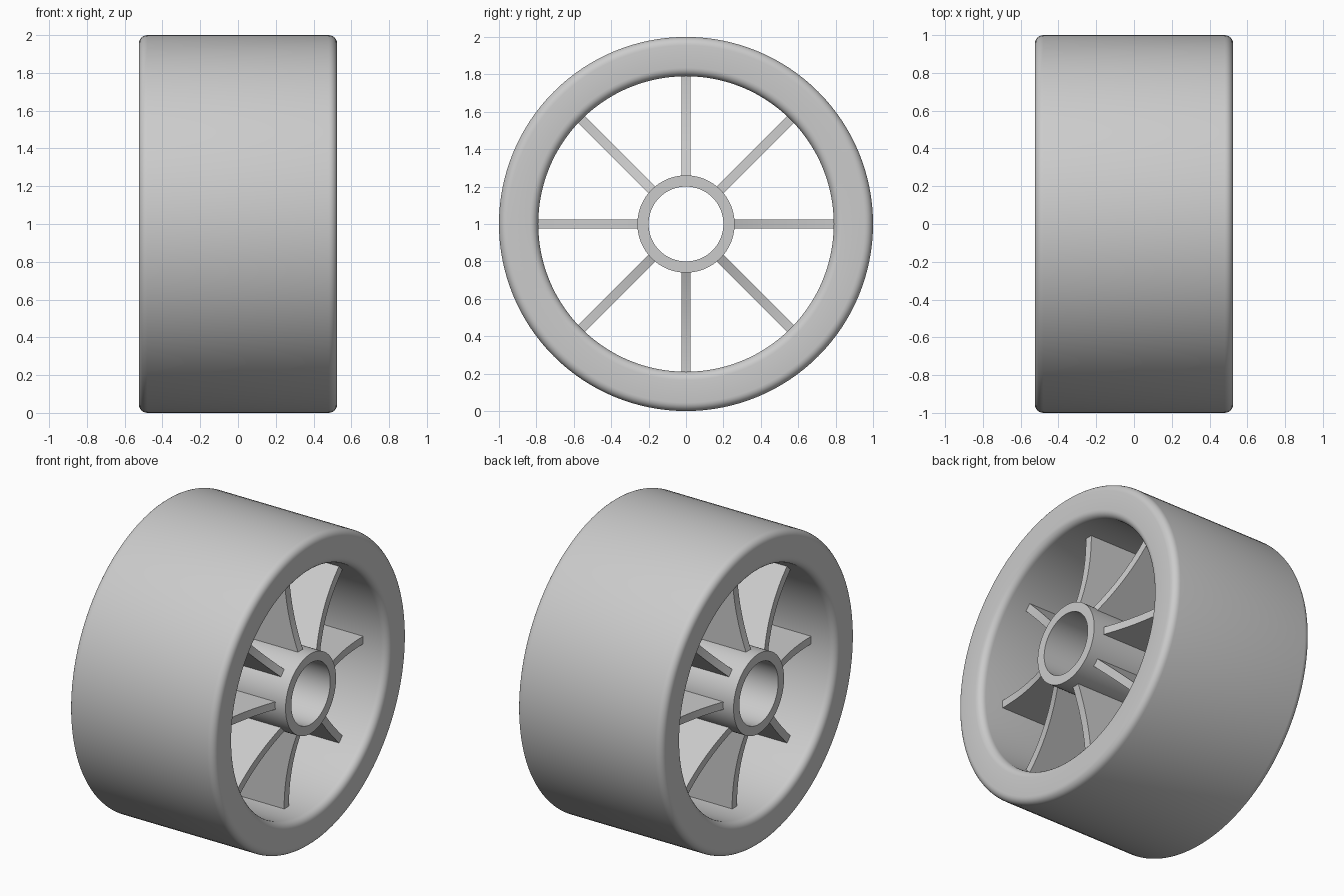
import bpy, bmesh, math
from mathutils import Matrix, Vector

cube = bpy.data.objects.get("Cube")
if cube:
    bpy.data.objects.remove(cube, do_unlink=True)

HALF, RIM_R, RIM_IN, HUB_R, BORE = 0.525, 1.0, 0.79, 0.26, 0.2
FILLET, SPOKE_T, SEGS = 0.045, 0.05, 128

grey = bpy.data.materials.new("plain grey")
grey.use_nodes = True
colour = (0.6, 0.6, 0.6, 1)
grey.diffuse_color = colour
grey.node_tree.nodes["Principled BSDF"].inputs["Base Color"].default_value = colour


def finish(bm, name):
    bmesh.ops.recalc_face_normals(bm, faces=bm.faces)
    mesh = bpy.data.meshes.new(name)
    bm.to_mesh(mesh)
    bm.free()
    mesh.materials.append(grey)
    obj = bpy.data.objects.new(name, mesh)
    bpy.context.collection.objects.link(obj)
    obj.location.z = RIM_R
    bpy.ops.object.select_all(action='DESELECT')
    obj.select_set(True)
    bpy.context.view_layer.objects.active = obj
    bpy.ops.object.shade_smooth_by_angle(angle=math.radians(30))
    return obj


def ring(name, profile):
    """Turn a closed (x, radius) profile around the x axis."""
    bm = bmesh.new()
    verts = [bm.verts.new((x, 0, r)) for x, r in profile]
    edges = [bm.edges.new((v, verts[i - 1])) for i, v in enumerate(verts)]
    bmesh.ops.spin(bm, geom=verts + edges, cent=(0, 0, 0), axis=(1, 0, 0),
                   angle=math.tau, steps=SEGS, use_merge=True)
    bmesh.ops.remove_doubles(bm, verts=bm.verts, dist=1e-4)
    return finish(bm, name)


def rounded_rectangle(half, low, high, radius, steps=6):
    """Profile with a fillet on each corner."""
    points = []
    corners = [(half, high, 0), (-half, high, 1), (-half, low, 2), (half, low, 3)]
    for x, r, quarter in corners:
        cx = x - math.copysign(radius, x)
        cr = r - radius if r == high else r + radius
        for i in range(steps + 1):
            a = (quarter + i / steps) * math.pi / 2
            points.append((cx + radius * math.cos(a), cr + radius * math.sin(a)))
    return points


# Rim with filleted edges, and a plain tubular hub
ring("rim", rounded_rectangle(HALF, RIM_IN, RIM_R, FILLET))
ring("hub", [(HALF, HUB_R), (-HALF, HUB_R), (-HALF, BORE), (HALF, BORE)])

# Spokes: broad blades with concave edges, sunk slightly into hub and rim
inner, outer, steps = HUB_R - 0.02, RIM_IN + 0.02, 16
edge = []
for i in range(steps + 1):
    r = inner + (outer - inner) * i / steps
    edge.append((0.35 + 0.1 * ((RIM_IN - r) / (RIM_IN - HUB_R)) ** 2, r))
outline = edge + [(-x, r) for x, r in reversed(edge)]

for n in range(8):
    bm = bmesh.new()
    face = bm.faces.new([bm.verts.new((x, -SPOKE_T / 2, r)) for x, r in outline])
    extruded = bmesh.ops.extrude_face_region(bm, geom=[face], use_keep_orig=True)
    moved = [g for g in extruded["geom"] if isinstance(g, bmesh.types.BMVert)]
    bmesh.ops.translate(bm, verts=moved, vec=Vector((0, SPOKE_T, 0)))
    bmesh.ops.rotate(bm, verts=bm.verts, cent=(0, 0, 0),
                     matrix=Matrix.Rotation(n * math.pi / 4, 3, 'X'))
    finish(bm, f"spoke_{n + 1}")
